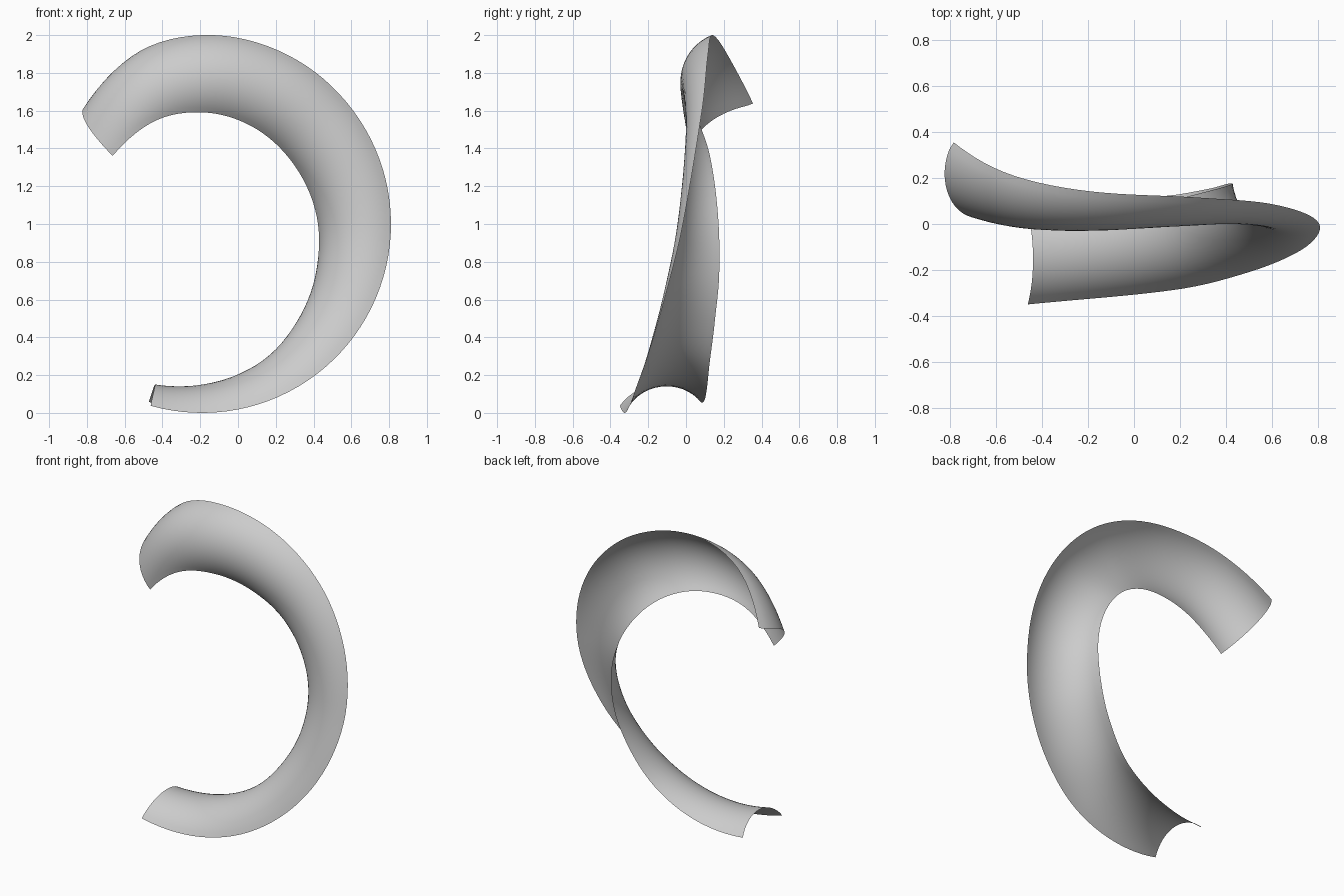
import bpy, bmesh
from math import radians, cos, sin, atan
from mathutils import Vector

cube = bpy.data.objects.get("Cube")
if cube:
    bpy.data.objects.remove(cube, do_unlink=True)

# Material
grey = bpy.data.materials.new("light grey")
grey.use_nodes = True
colour = (0.6, 0.6, 0.6, 1)
grey.diffuse_color = colour
grey.node_tree.nodes["Principled BSDF"].inputs["Base Color"].default_value = colour

# Sweep stations: angle round the ring, rim radius, rim depth,
# section twist, end skew, section width
STATIONS = [
    (-105.8, 1.00, -0.35, -88, -0.9, 0.43),
    (-67, 1.00, -0.283, -67, 0, 0.44),
    (-46, 1.00, -0.208, -53, 0, 0.45),
    (-25, 1.00, -0.12, -41, 0, 0.45),
    (0, 1.00, -0.016, -26, 0, 0.43),
    (37, 1.00, 0.085, -6, 0, 0.425),
    (62, 1.003, 0.115, 5, 0, 0.425),
    (90, 1.00, 0.142, 16, 1, 0.425),
    (110, 0.972, 0.21, 29, 4, 0.425),
    (133, 0.872, 0.355, 50, 9.7, 0.43),
]
CENTRE = Vector((-0.19, 0, 1.0))
SAGITTA = 0.107
ALONG, ACROSS = 72, 16


def station_at(angle):
    """Smooth cubic interpolation between the stations."""
    last = len(STATIONS) - 1
    i = max(k for k in range(last) if STATIONS[k][0] <= angle + 1e-6)
    a, b = STATIONS[i], STATIONS[i + 1]
    h = b[0] - a[0]
    t = (angle - a[0]) / h

    def slope(k, c):
        p, q = STATIONS[max(k - 1, 0)], STATIONS[min(k + 1, last)]
        return (q[c] - p[c]) / (q[0] - p[0])

    def value(c):
        s = t * t * (3 - 2 * t)
        return (a[c] * (1 - s) + b[c] * s
                + h * slope(i, c) * t * (1 - t) ** 2
                - h * slope(i + 1, c) * t * t * (1 - t))
    return [value(c) for c in range(1, len(a))]


def section(angle):
    """Shallow circular arc from the outer rim to the inner rim."""
    rim, depth, twist, skew, width = station_at(angle)
    twist = radians(twist)
    half = 2 * atan(2 * SAGITTA / width)
    radius = width / 2 / sin(half)
    points = []
    for j in range(ACROSS + 1):
        f = j / ACROSS
        u = half * (2 * f - 1)
        along = width / 2 + radius * sin(u)
        bulge = radius * (cos(u) - cos(half))
        r = rim - along * cos(twist) + bulge * sin(twist)
        y = depth - along * sin(twist) - bulge * cos(twist)
        a = radians(angle + skew * f ** 0.7)
        points.append(CENTRE + Vector((r * cos(a), y, r * sin(a))))
    return points


# Twisted open channel swept round the ring
bm = bmesh.new()
start, end = STATIONS[0][0], STATIONS[-1][0]
rows = [[bm.verts.new(p) for p in section(start + (end - start) * i / ALONG)]
        for i in range(ALONG + 1)]
for near, far in zip(rows, rows[1:]):
    for j in range(ACROSS):
        face = bm.faces.new((near[j], far[j], far[j + 1], near[j + 1]))
        face.smooth = True
bm.normal_update()

# Turn the convex side outward
if bm.faces[:][len(bm.faces) * 3 // 4].normal.y > 0:
    bmesh.ops.reverse_faces(bm, faces=bm.faces[:])
mesh = bpy.data.meshes.new("twisted_ring_channel")
bm.to_mesh(mesh)
bm.free()
mesh.materials.append(grey)
channel = bpy.data.objects.new("twisted_ring_channel", mesh)
bpy.context.collection.objects.link(channel)
